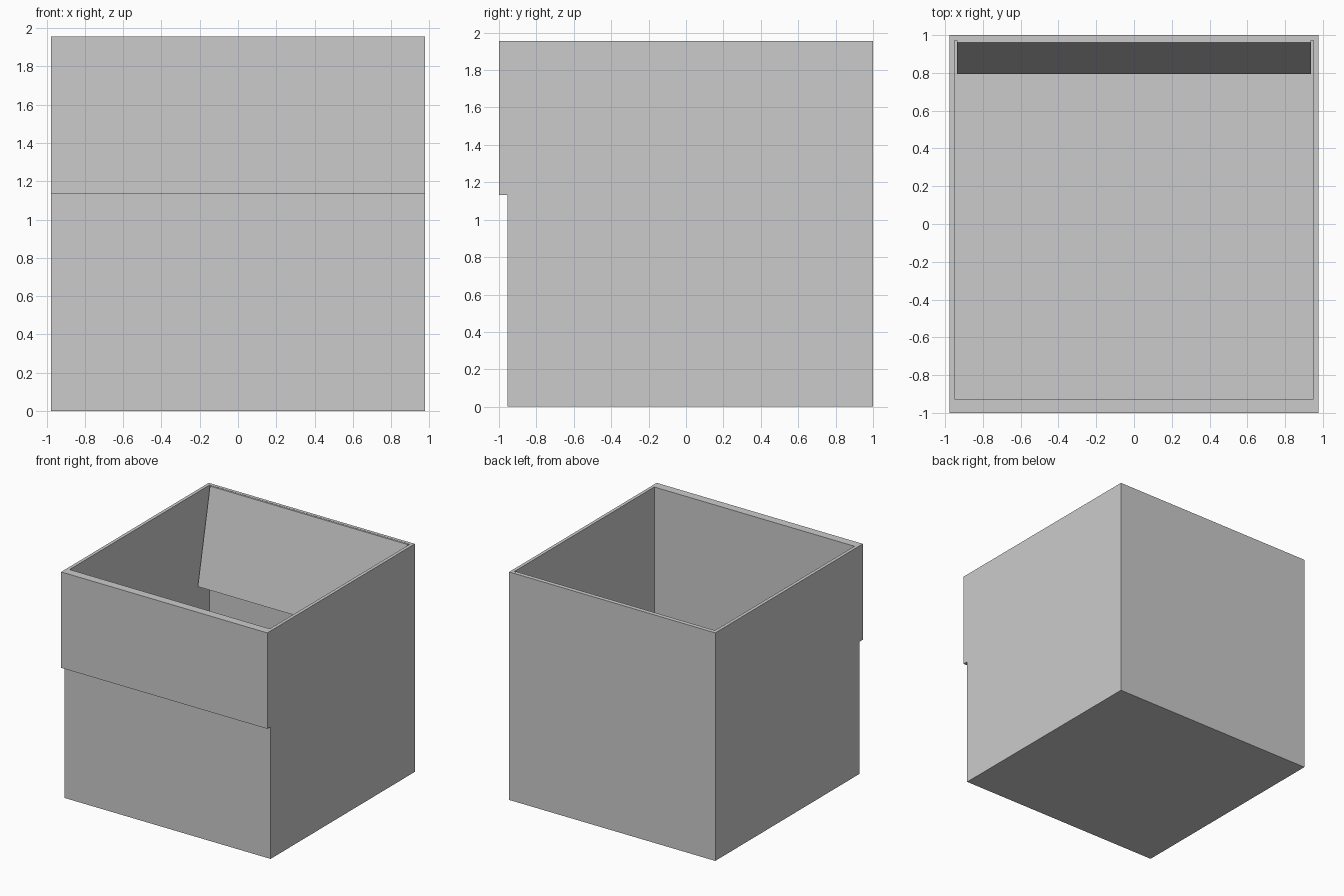
import bpy
import bmesh
from mathutils import Vector

cube = bpy.data.objects.get("Cube")
if cube:
    bpy.data.objects.remove(cube, do_unlink=True)

HALF_X, HALF_Y, HEIGHT = 0.978, 1.0, 1.956
WALL = 0.04          # wall and floor thickness
STEP = 0.045         # overhang of the upper front
LIP_Z = 1.133        # underside of the overhang

grey = bpy.data.materials.new("light grey")
grey.use_nodes = True
colour = (0.6, 0.6, 0.6, 1)
grey.diffuse_color = colour
grey.node_tree.nodes["Principled BSDF"].inputs["Base Color"].default_value = colour


def extrude_profile(points, half_x):
    """Sweep a side profile of (y, z) points across the width."""
    bm = bmesh.new()
    face = bm.faces.new([bm.verts.new((-half_x, y, z)) for y, z in points])
    swept = bmesh.ops.extrude_face_region(bm, geom=[face])["geom"]
    verts = [v for v in swept if isinstance(v, bmesh.types.BMVert)]
    bmesh.ops.translate(bm, vec=(2 * half_x, 0, 0), verts=verts)
    bmesh.ops.recalc_face_normals(bm, faces=bm.faces[:])
    return bm


def finish(bm, name):
    bmesh.ops.recalc_face_normals(bm, faces=bm.faces[:])
    mesh = bpy.data.meshes.new(name)
    bm.to_mesh(mesh)
    bm.free()
    mesh.materials.append(grey)
    obj = bpy.data.objects.new(name, mesh)
    bpy.context.collection.objects.link(obj)


# Open box with a stepped front
front = -HALF_Y + STEP
box = extrude_profile([(front, 0), (HALF_Y, 0), (HALF_Y, HEIGHT),
                       (-HALF_Y, HEIGHT), (-HALF_Y, LIP_Z), (front, LIP_Z)], HALF_X)
top = max(box.faces, key=lambda f: f.calc_center_median().z)
bmesh.ops.inset_region(box, faces=[top], thickness=WALL)
for v in top.verts:
    if v.co.y < 0:
        v.co.y += STEP

# Hollow it out down to the floor
cavity = bmesh.ops.extrude_discrete_faces(box, faces=[top])["faces"][0]
for v in cavity.verts:
    v.co.z = WALL
finish(box, "open_box")

# Sloping panel hung inside the back wall
top_edge = Vector((HALF_Y - WALL, HEIGHT - 0.002))
low_edge = Vector((0.795, 1.155))
behind = Vector((WALL * 0.9, 0))
panel = extrude_profile([top_edge, low_edge, low_edge + behind, top_edge + behind],
                        HALF_X - WALL)
finish(panel, "sloping_panel")
